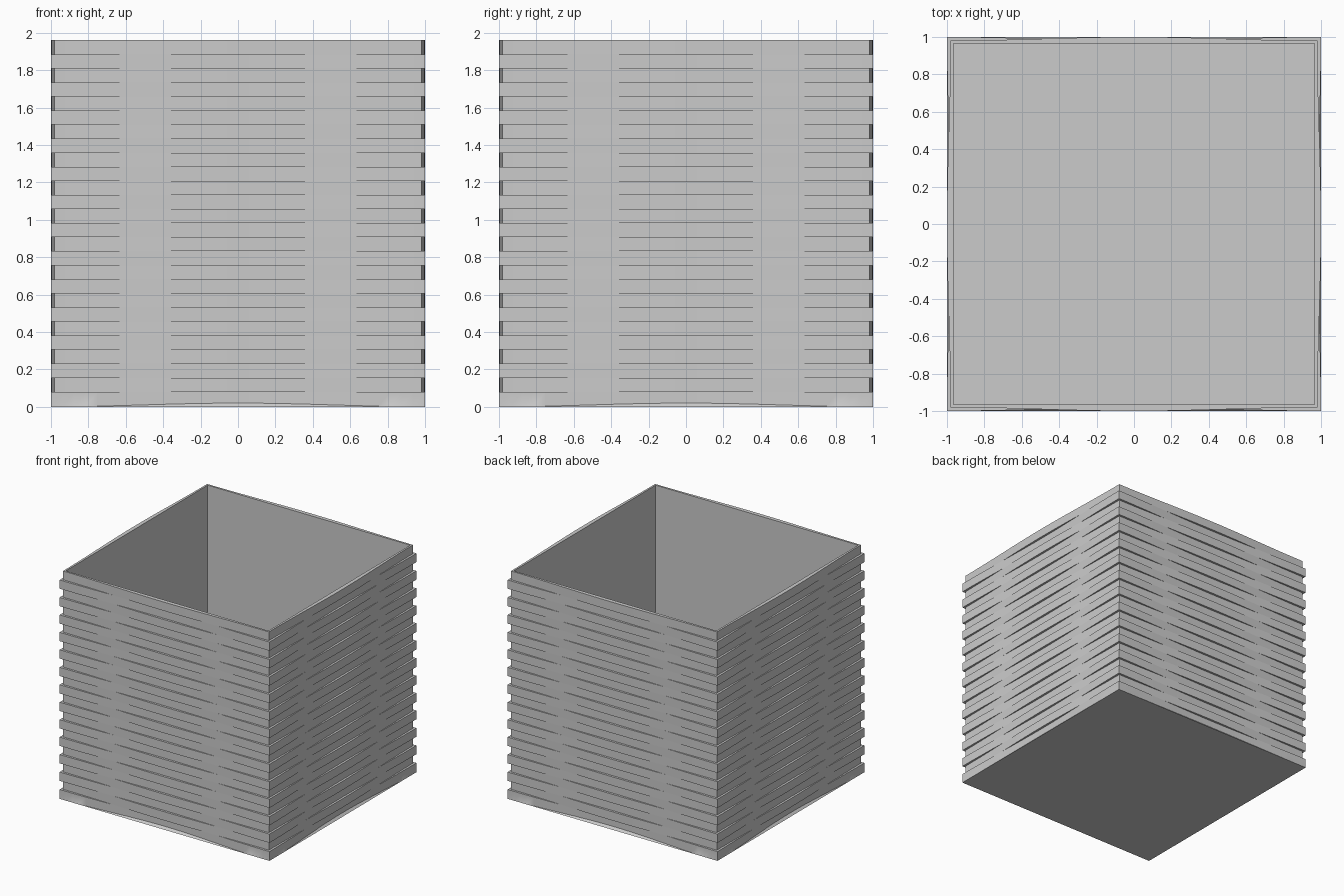
import bpy, bmesh, math

cube = bpy.data.objects.get("Cube")
if cube:
    bpy.data.objects.remove(cube, do_unlink=True)

HEIGHT, LAYERS, FIRST = 1.96, 26, 0.08
DEPTH, INNER, FLOOR, SEGS = 0.019, 0.965, 0.04, 32
STEP = (HEIGHT - FIRST) / (LAYERS - 1)

# Plain grey material
grey = bpy.data.materials.new("plain grey")
grey.use_nodes = True
colour = (0.6, 0.6, 0.6, 1)
grey.diffuse_color = colour
grey.node_tree.nodes["Principled BSDF"].inputs["Base Color"].default_value = colour


def wave(t, odd):
    """Distance of a layer's wall from the centre; odd layers bulge mid-side."""
    sign = -1 if odd else 1
    return 1 - DEPTH * (1 + sign * math.cos(math.pi * t)) / 2


bm = bmesh.new()


def ring(radius, height):
    """Closed loop round the four sides; radius and height vary along a side."""
    verts = []
    for side in range(4):
        c, s = round(math.cos(side * math.pi / 2)), round(math.sin(side * math.pi / 2))
        for i in range(SEGS):
            t = 2 * i / SEGS - 1
            x, y = t * radius(1), -radius(t)
            verts.append(bm.verts.new((c * x - s * y, s * x + c * y, height(t))))
    return verts


def flat(value):
    return lambda t: value


# Base edge, then a sloping foot that meets the first wavy layer
rings = [ring(flat(1), flat(0)),
         ring(lambda t: wave(t, False), lambda t: 1.001 - wave(t, False))]

# Stacked layers, alternately bowed in and out
for k in range(LAYERS):
    radius = lambda t, odd=k % 2: wave(t, odd)
    if k:
        rings.append(ring(radius, flat(FIRST + (k - 1) * STEP)))
    rings.append(ring(radius, flat(FIRST + k * STEP)))

# Rim, seam and straight inner wall
rings.append(ring(flat(1 - DEPTH - 0.001), flat(HEIGHT)))
rings.append(ring(flat(INNER), flat(HEIGHT)))
rings.append(ring(flat(INNER), flat(FLOOR)))

for low, high in zip(rings, rings[1:]):
    for i in range(len(low)):
        j = (i + 1) % len(low)
        bm.faces.new((low[i], low[j], high[j], high[i]))

# Underside and inside floor
bm.faces.new(list(reversed(rings[0])))
bm.faces.new(rings[-1])

mesh = bpy.data.meshes.new("layered_box")
bm.to_mesh(mesh)
bm.free()
mesh.materials.append(grey)
box = bpy.data.objects.new("layered_box", mesh)
bpy.context.collection.objects.link(box)

# Smooth bows with crisp layer edges
bpy.ops.object.select_all(action="DESELECT")
box.select_set(True)
bpy.context.view_layer.objects.active = box
bpy.ops.object.shade_smooth_by_angle(angle=math.radians(30))
